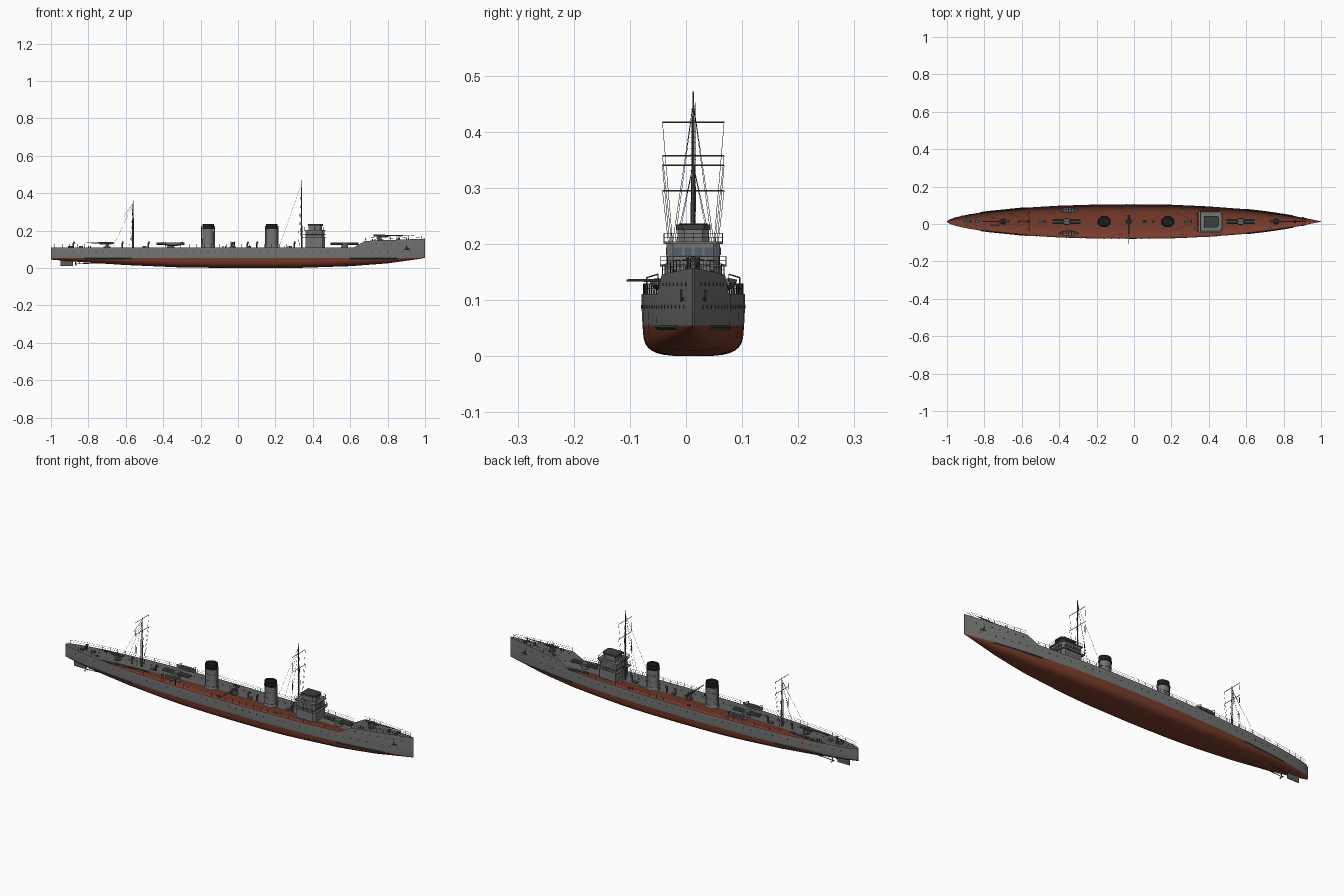
import bpy, bmesh, math
from mathutils import Vector, Matrix

if "Cube" in bpy.data.objects:
    bpy.data.objects.remove(bpy.data.objects["Cube"])

Y0 = 0.013  # ship centreline


def material(name, r, g, b):
    m = bpy.data.materials.new(name)
    m.diffuse_color = (r, g, b, 1)
    m.use_nodes = True
    m.node_tree.nodes["Principled BSDF"].inputs["Base Color"].default_value = m.diffuse_color
    return m


GREY = material("hull grey", 0.175, 0.182, 0.175)
RED = material("bottom red", 0.19, 0.045, 0.025)
DARK = material("dark fittings", 0.045, 0.05, 0.05)
BLACK = material("funnel black", 0.012, 0.012, 0.012)
GLASS = material("window glass", 0.09, 0.12, 0.15)
GEAR = material("gear grey", 0.10, 0.11, 0.11)


def lerp(table, x):
    for (x0, v0), (x1, v1) in zip(table, table[1:]):
        if x <= x1:
            return v0 + (v1 - v0) * (x - x0) / (x1 - x0)
    return table[-1][1]


class Part:
    """Collects simple solids, y measured from the centreline."""
    def __init__(self):
        self.bm = bmesh.new()

    def box(self, x0, x1, y0, y1, z0, z1):
        m = Matrix.Translation(((x0 + x1) / 2, (y0 + y1) / 2 + Y0, (z0 + z1) / 2))
        bmesh.ops.create_cube(self.bm, size=1, matrix=m @ Matrix.Diagonal((x1 - x0, y1 - y0, z1 - z0, 1)))

    def rod(self, a, b, r, r2=None, n=4, squash=1, caps=True):
        a, b = Vector(a), Vector(b)
        a.y += Y0
        b.y += Y0
        d = b - a
        m = Matrix.Translation((a + b) / 2) @ d.to_track_quat('Z', 'Y').to_matrix().to_4x4()
        m = m @ Matrix.Diagonal((1, squash, 1, 1))
        bmesh.ops.create_cone(self.bm, cap_ends=caps, segments=n, radius1=r,
                              radius2=r if r2 is None else r2, depth=d.length, matrix=m)

    def prism(self, pts, z0, z1):
        vs = [[self.bm.verts.new((x, y + Y0, z)) for x, y in pts] for z in (z0, z1)]
        self.bm.faces.new(vs[0][::-1])
        self.bm.faces.new(vs[1])
        for i in range(len(pts)):
            j = (i + 1) % len(pts)
            self.bm.faces.new((vs[0][i], vs[0][j], vs[1][j], vs[1][i]))

    def finish(self, name, *mats, smooth=None, rule=None):
        me = bpy.data.meshes.new(name)
        self.bm.to_mesh(me)
        self.bm.free()
        for m in mats:
            me.materials.append(m)
        for p in me.polygons:
            if rule:
                p.material_index = rule(p.center)
        if smooth:
            me.shade_smooth()
            me.set_sharp_from_angle(angle=math.radians(smooth))
        ob = bpy.data.objects.new(name, me)
        bpy.context.collection.objects.link(ob)


# Hull lines: half breadth, keel height, sheer height
BEAM = [(-1, .002), (-.985, .012), (-.96, .021), (-.9, .035), (-.8, .052), (-.6, .073), (-.4, .085), (-.2, .091),
        (0, .092), (.2, .09), (.4, .081), (.6, .066), (.7, .054), (.8, .039), (.9, .021), (1, .001)]
KEEL = [(-1, .045), (-.8, .029), (-.6, .016), (-.3, .003), (0, 0), (.3, 0), (.6, .01), (.8, .025), (.95, .046), (1, .054)]
SHEER = [(-1, .111), (.62, .111), (.68, .145), (1, .157)]
WL = .055

# Open hull shell: rounded bottom below the waterline, upright sides above
hull = Part()
rows = []
stations = sorted({round(-1 + i * .04, 3) for i in range(51)} | {-.985, .62, .66, .98})
for x in stations:
    b, k, d = lerp(BEAM, x), lerp(KEEL, x), lerp(SHEER, x)
    e = 2 / (3.6 - 1.9 * abs(x) ** 2)
    half = [(b, d), (b, (d + WL) / 2), (b * .985, WL)]
    for i in range(1, 9):
        t = math.pi / 2 * (1 - i / 8)
        half.append((b * .975 * max(math.sin(t), 0) ** e, WL - (WL - k) * max(math.cos(t), 0) ** e))
    ring = half + [(-y, z) for y, z in half[-2::-1]]
    rows.append([hull.bm.verts.new((x, y + Y0, z)) for y, z in ring])
for a, b in zip(rows, rows[1:]):
    for i in range(len(a) - 1):
        hull.bm.faces.new((a[i], a[i + 1], b[i + 1], b[i]))
for end in (rows[0], rows[-1]):
    hull.bm.faces.new(end)
hull.finish("hull", GREY, RED, smooth=35, rule=lambda c: int(c.z < WL - .0001))

# Portholes, waterline strakes and anchors on both sides
ports, strakes, anchors = Part(), Part(), Part()
for s in (-1, 1):
    for z, x0, x1 in ((.088, -.92, .93), (.128, .7, .95)):
        for i in range(int((x1 - x0) / .04) + 1):
            x = x0 + i * .04
            y = lerp(BEAM, x)
            ports.rod((x, s * (y - .002), z), (x, s * (y + .0008), z), .003, n=8)
    for x0 in (-.82, .6):
        for i in range(6):
            xa, xb = x0 + i * .042, x0 + (i + 1) * .042
            strakes.rod((xa, s * lerp(BEAM, xa) * .97, .051), (xb, s * lerp(BEAM, xb) * .97, .051), .004)
    y = s * lerp(BEAM, .9)
    anchors.rod((.9, y, .118), (.905, y, .098), .003, n=6)
    anchors.rod((.89, y, .102), (.92, y * .8, .102), .003, n=6)
ports.finish("portholes", DARK)
strakes.finish("waterline_strakes", DARK)
anchors.finish("anchors", DARK)

# Deck edge railings
rails = Part()
for s in (-1, 1):
    for x0, x1, n in ((-.98, .62, 40), (.68, .98, 9)):
        pts = []
        for i in range(n + 1):
            x = x0 + (x1 - x0) * i / n
            pts.append(Vector((x, s * lerp(BEAM, x) * .97, lerp(SHEER, x))))
            rails.rod(pts[-1], pts[-1] + Vector((0, 0, .018)), .0007)
        for a, b in zip(pts, pts[1:]):
            for h in (.009, .018):
                rails.rod(a + Vector((0, 0, h)), b + Vector((0, 0, h)), .0005, n=3)
rails.finish("railings", DARK)


# Bridge tiers with chamfered front corners
def tier(part, x0, x1, w, z0, z1, c=.012):
    part.prism([(x0, -w), (x1 - c, -w), (x1, -w + c), (x1, w - c), (x1 - c, w), (x0, w)], z0, z1)


bridge = Part()
tier(bridge, .36, .465, .05, .11, .16)
tier(bridge, .345, .473, .059, .16, .163)
tier(bridge, .36, .462, .048, .163, .2)
tier(bridge, .352, .47, .053, .2, .204)
tier(bridge, .377, .45, .028, .204, .225)
bridge.finish("bridge", GREY)
cover = Part()
tier(cover, .373, .455, .031, .225, .235)
cover.finish("bridge_top_screen", DARK)
glass = Part()
for i in range(4):
    y = -.027 + i * .018
    glass.box(.461, .463, y - .007, y + .007, .18, .194)
    x = .375 + i * .021
    for s in (-1, 1):
        glass.box(x - .007, x + .007, s * .048 - .001, s * .048 + .001, .18, .194)
glass.finish("bridge_windows", GLASS)
brail = Part()
for z, w, x0, x1 in ((.163, .058, .347, .471), (.204, .052, .354, .468)):
    loop = [(x0, -w), ((x0 + x1) / 2, -w), (x1 - .01, -w), (x1, -w + .012), (x1, 0), (x1, w - .012),
            (x1 - .01, w), ((x0 + x1) / 2, w), (x0, w), (x0, 0)]
    for a, b in zip(loop, loop[1:] + loop[:1]):
        brail.rod((*a, z), (*a, z + .015), .0008)
        for h in (.008, .015):
            brail.rod((*a, z + h), (*b, z + h), .0006)
brail.finish("bridge_railings", DARK)

# Funnels with black caps, collars and steam pipes
for name, x in (("aft", -.16), ("forward", .18)):
    f, cap = Part(), Part()
    f.rod((x, 0, .108), (x, 0, .122), .037, .034, 16, .82)
    f.rod((x, 0, .12), (x, 0, .212), .032, .03, 16, .82, caps=False)
    for z in (.15, .18):
        f.rod((x, 0, z), (x, 0, z + .003), .0325, n=16, squash=.82)
    for s in (-1, 1):
        f.rod((x + s * .034, 0, .11), (x + s * .034, 0, .225), .003, n=6)
    f.finish(name + "_funnel", GREY, smooth=30)
    cap.rod((x, 0, .21), (x, 0, .236), .031, .031, 16, .82, caps=False)
    cap.rod((x, 0, .21), (x, 0, .228), .029, .029, 16, .82)
    cap.rod((x, 0, .21), (x, 0, .215), .034, n=16, squash=.82)
    cap.finish(name + "_funnel_cap", BLACK, smooth=30)

# Masts with ladders, yards and rigging
for name, x, top, yards, back in (("fore", .34, .472, (.417, .34), -.12), ("main", -.56, .362, (.357, .295), -.11)):
    m, rig = Part(), Part()
    m.rod((x, 0, .108), (x, 0, top), .0045, .0015, 8)
    for z in yards:
        m.rod((x, -.055, z), (x, .055, z), .0013, n=6)
    if name == "main":
        m.rod((x, 0, .35), (x - .05, 0, .275), .001)
    for s in (-1, 1):
        rig.rod((x - .005, s * .005, .11), (x - .005, s * .003, top - .02), .0005, n=3)
        rig.rod((x, s * .055, yards[0]), (x - .01, s * .03, .12), .0005, n=3)
        rig.rod((x, s * .055, yards[1]), (x - .01, s * .035, .12), .0005, n=3)
        rig.rod((x, 0, top - .02), (x + back, s * .045, .112), .0005, n=3)
        rig.rod((x, 0, top - .02), (x - .02, s * .05, .112), .0005, n=3)
    for i in range(int((top - .14) / .01)):
        rig.rod((x - .005, -.005, .12 + i * .01), (x - .005, .005, .12 + i * .01), .0005, n=3)
    m.finish(name + "_mast", GEAR)
    rig.finish(name + "_rigging", DARK)


# Deck guns: pedestal, breech, cradle and tapered barrel
def gun(name, x, z, dx, dy, length):
    g = Part()
    at = lambda t, h, o=0: (x + dx * t - dy * o, dy * t + dx * o, z + h)
    g.rod((x, 0, z - .002), (x, 0, z + .004), .018, n=12)
    g.rod((x, 0, z), (x, 0, z + .02), .011, .006, 10)
    g.rod(at(-.035, .025), at(.03, .025), .0055, .005, 8)
    g.rod(at(.03, .025), at(length, .025), .0032, .002, 8)
    g.rod(at(-.02, .018), at(.04, .018), .003, n=6)
    for o in (-.01, .01):
        g.rod(at(-.01, .012, o), at(.01, .03, o), .0025, n=6)
    g.finish(name, GEAR, smooth=35)


gun("bow_gun", .76, .148, 1, 0, .16)
gun("stern_gun", -.7, .11, -1, 0, .11)
gun("beam_gun", -.028, .11, 0, -1, .119)

# Twin torpedo tubes
for name, x in (("forward_tubes", .57), ("aft_tubes", -.36)):
    t = Part()
    t.rod((x, 0, .108), (x, 0, .124), .02, .016, 12)
    for s in (-1, 1):
        t.rod((x - .075, s * .008, .13), (x + .075, s * .008, .13), .006, n=10)
    t.box(x - .015, x + .015, -.016, .016, .122, .136)
    t.finish(name, GEAR, smooth=35)

# Ship's boats with thwarts, hung from davits
for side, s in (("port", 1), ("starboard", -1)):
    boat, dav = Part(), Part()
    prev = None
    for i in range(9):
        u = -1 + i / 4
        w = .0145 * (1 - abs(u) ** 2.5) + .0005
        sec = [(-w, .136), (-w * .8, .124), (0, .117 + .006 * u * u), (w * .8, .124), (w, .136)]
        ring = [boat.bm.verts.new((-.35 + u * .056, s * .063 + Y0 + y, z + .003 * u * u)) for y, z in sec]
        if prev:
            for j in range(4):
                boat.bm.faces.new((prev[j], prev[j + 1], ring[j + 1], ring[j]))
        prev = ring
    for x in (-.38, -.365, -.35, -.335, -.32):
        boat.box(x - .003, x + .003, s * .063 - .012, s * .063 + .012, .132, .134)
    boat.finish(side + "_boat", GREY, smooth=40)
    for x in (-.39, -.31):
        dav.rod((x, s * .083, .108), (x, s * .083, .14), .0015, n=6)
        dav.rod((x, s * .083, .14), (x, s * .063, .146), .0012, n=6)
        dav.rod((x, s * .063, .146), (x, s * .063, .134), .0006)
    dav.finish(side + "_davits", DARK)

# Bollards, vents, hatches and small posts along the deck
fit = Part()
for x in (-.88, -.62, -.48, .05, .1, .3):
    fit.rod((x, 0, .108), (x, 0, .135), .004, n=8)
    fit.rod((x, 0, .135), (x + .008, 0, .138), .006, n=8)
for x in (-.9, -.84, -.5, .06, .28):
    fit.box(x - .01, x + .01, -.008, .008, .108, .117)
for s in (-1, 1):
    for x, y in ((.9, .012), (.72, .035), (-.9, .02), (-.8, .035), (-.08, .07), (.25, .07)):
        for d in (0, .012):
            fit.rod((x + d, s * y, lerp(SHEER, x) - .002), (x + d, s * y, lerp(SHEER, x) + .008), .003, n=6)
fit.rod((.86, 0, .148), (.86, 0, .163), .008, .006, 10)
fit.finish("deck_fittings", GEAR)

# Rudder, shafts and propellers
stern = Part()
stern.box(-.95, -.882, -.002, .002, .01, .043)
stern.rod((-.91, 0, .03), (-.91, 0, .06), .003, n=6)
for s in (-1, 1):
    stern.rod((-.87, s * .022, .022), (-.72, s * .018, .028), .002, n=6)
    stern.rod((-.85, s * .022, .022), (-.84, s * .022, .045), .0015)
    for k in range(3):
        a = k * 2 * math.pi / 3 + math.pi / 2
        stern.rod((-.87, s * .022, .022), (-.866, s * .022 + .012 * math.cos(a), .022 + .012 * math.sin(a)), .001, .004, 6)
stern.finish("rudder_and_propellers", GEAR)
